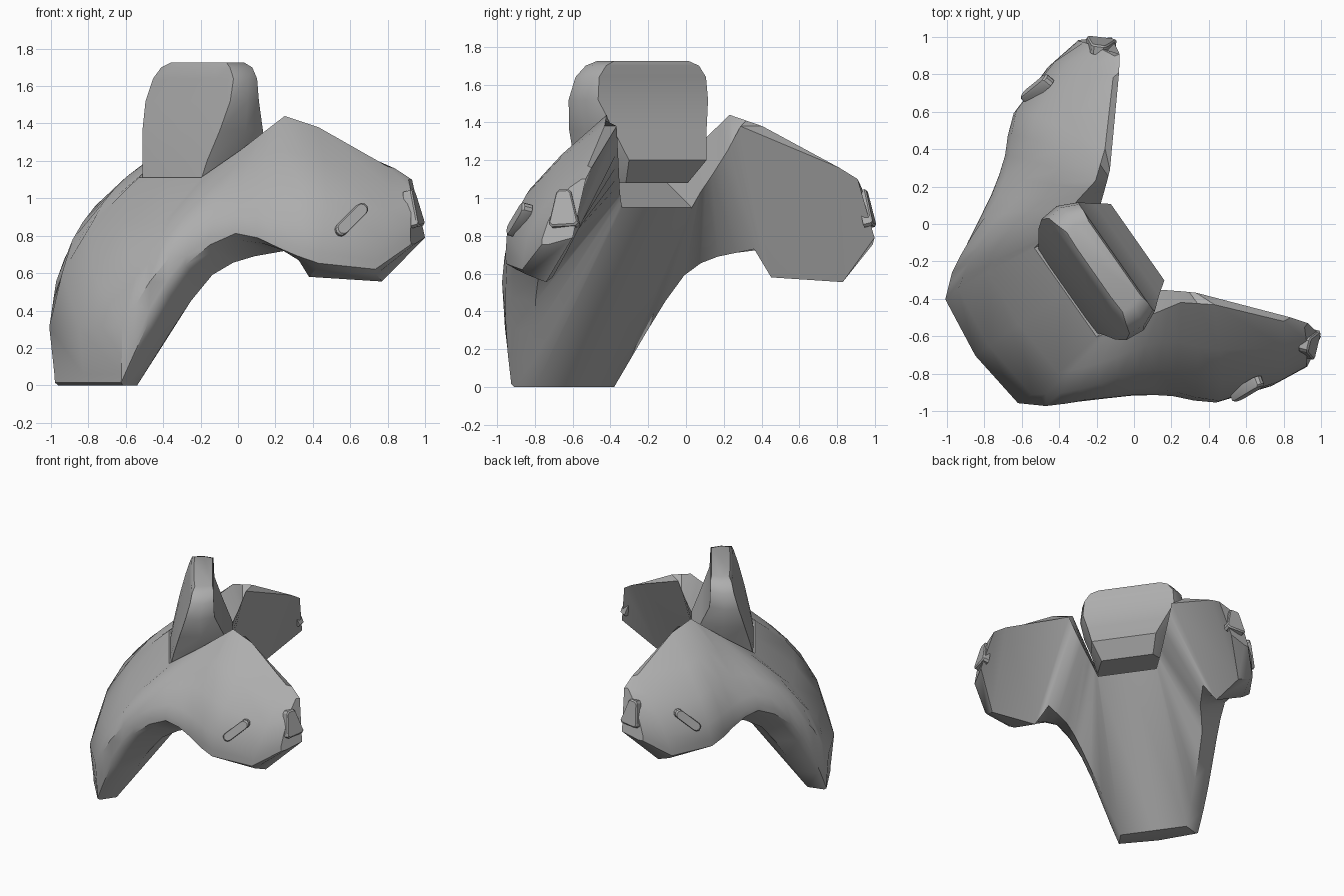
import bpy, bmesh, math
from mathutils import Vector

if "Cube" in bpy.data.objects:
    bpy.data.objects.remove(bpy.data.objects["Cube"])

# Local frame: u runs inward along the symmetry plane, w sideways from it
A = math.radians(35)
C, S = math.cos(A), math.sin(A)

grey = bpy.data.materials.new("grey")
grey.diffuse_color = (.42, .42, .42, 1)
grey.use_nodes = True
grey.node_tree.nodes["Principled BSDF"].inputs["Base Color"].default_value = grey.diffuse_color


def world(u, w, z):
    v = w + 0.09
    return Vector((C * u + S * v, S * u - C * v, z))


def mirror(p):
    d = 2 * (0.09 - S * p.x + C * p.y)
    return Vector((p.x + S * d, p.y - C * d, p.z))


def loft(name, rings, angle=40):
    bm = bmesh.new()
    rows = [[bm.verts.new(p) for p in r] for r in rings]
    n = len(rows[0])
    for a, b in zip(rows, rows[1:]):
        for i in range(n):
            j = (i + 1) % n
            bm.faces.new((a[i], a[j], b[j], b[i]))
    bm.faces.new(rows[0])
    bm.faces.new(rows[-1])
    bmesh.ops.recalc_face_normals(bm, faces=bm.faces)
    me = bpy.data.meshes.new(name)
    bm.to_mesh(me)
    bm.free()
    me.materials.append(grey)
    ob = bpy.data.objects.new(name, me)
    bpy.context.collection.objects.link(ob)
    bpy.ops.object.select_all(action='DESELECT')
    ob.select_set(True)
    bpy.context.view_layer.objects.active = ob
    bpy.ops.object.shade_smooth_by_angle(angle=math.radians(angle))


# Body sections from leg edge to arm tip:
# outer top, outer middle, outer bottom, inner bottom, inner top
sections = [[Vector(p) for p in s] for s in (
    ((-.51, .29, 1.11), (-.97, .345, .6), (-1.05, .31, 0), (-.9, .256, 0), (-.14, .226, .95)),
    ((-.28, .34, 1.26), (-.64, .505, .96), (-.8, .53, .63), (-.56, .47, .59), (-.11, .26, 1.03)),
    ((-.16, .37, 1.35), (-.43, .565, 1.06), (-.56, .67, .81), (-.32, .52, .69), (-.06, .3, 1.12)),
    ((-.036, .397, 1.44), (-.265, .69, 1.07), (-.376, .805, .72), (-.1, .6, .73), (.006, .354, 1.25)),
    ((.105, .51, 1.38), (-.1, .87, 1.02), (-.207, .96, .64), (-.094, .706, .58), (.06, .4, 1.38)),
    ((.357, .795, 1.17), (.215, 1.0, .93), (.09, 1.05, .61), (.206, .958, .555), (.4, .8, 1.16)),
    ((.43, .885, 1.1), (.37, .995, .98), (.306, 1.077, .74), (.475, .975, .79), (.458, .878, 1.1)))]
# Arch section between leg edge and shoulder, bowed outwards; centre section from the leg edge
bow = (0, -.04, -.035, -.02, 0)
sections.insert(1, [(p + q) / 2 + Vector((b, 0, 0)) for p, q, b in zip(sections[0], sections[1], bow)])
crown = (0, -.04, -.03, 0, 0)
sections.insert(0, [Vector((p.x + c, 0, p.z)) for p, c in zip(sections[0], crown)])

# Extra sections on a spline along the arch; top edges stay straight
dense = []
for i, s in enumerate(sections):
    dense.append(s)
    if 1 <= i <= 5:
        nxt = sections[i + 1]
        half = [(p + q) / 2 for p, q in zip(s, nxt)]
        if i > 1:
            for k in (1, 2, 3) if i < 4 else (1, 2):
                half[k] = (9 * (s[k] + nxt[k]) - sections[i - 1][k] - sections[i + 2][k]) / 16
        dense.append(half)


def ring(s):
    top, mid, low, inner_low, inner_top = s
    r = .1 if low.z < .2 else .18
    pts = [top]
    for t in (.25, .5, .75):  # curve the outer side through its middle point
        pts.append(top * (1 - t) * (1 - 2 * t) + mid * 4 * t * (1 - t) + low * t * (2 * t - 1))
    a = low.lerp(mid, r)      # round off the lower outer edge
    b = low.lerp(inner_low, r * 1.6)
    pts += [a, (a + b + 2 * low) / 4, b]
    return [world(*p) for p in pts + [inner_low, inner_top]]


right = [ring(s) for s in dense]
left = [[mirror(p) for p in r] for r in right[:0:-1]]
loft("body_shell", left + right)

# Upright back fin: z, outer u, outer half width, inner u, inner half width
fin = ((1.08, -.5, .27, -.14, .2), (1.2, -.475, .3, -.04, .25),
       (1.36, -.435, .36, -.11, .3), (1.52, -.39, .395, -.175, .355),
       (1.64, -.355, .375, -.18, .345), (1.7, -.34, .32, -.18, .3), (1.725, -.32, .26, -.19, .24))
rings = []
for z, uo, wo, ui, wi in fin:
    side = [(uo - .005, wo * .6), (uo, wo), ((uo + ui) / 2, max(wo, wi) + .01), (ui, wi)]
    rings.append([world(u, w, z) for u, w in side] + [world(u, -w, z) for u, w in side[::-1]])
loft("back_fin", rings)


# Raised pads: flat outline extruded along a surface normal, one per arm
def pad(name, centre, along, normal, outline, thick):
    a = Vector(along).normalized()
    n = Vector(normal)
    n = (n - a * n.dot(a)).normalized()
    b = n.cross(a)
    o = Vector(centre)
    rings = [[o + a * x * k + b * y * k + n * h for x, y in outline]
             for h, k in ((-.03, 1), (thick * .6, 1), (thick, .9))]
    loft(name + "_right", rings, 30)
    loft(name + "_left", [[mirror(p) for p in r] for r in rings], 30)


capsule = []
for k in range(12):
    t = math.radians(-90 + 36 * (k % 6)) + (math.pi if k > 5 else 0)
    capsule.append(((.085 if k < 6 else -.085) + .033 * math.cos(t), .033 * math.sin(t)))
pad("slot_pad", (.605, -.885, .885), (.15, .09, .15), (.4, -.85, .3), capsule, .025)

edge = [(.1, .025), (.085, .04), (-.085, .08), (-.1, .065)]
tip = edge + [(x, -y) for x, y in edge[::-1]]
pad("tip_pad", (.94, -.645, .945), (-.25, 0, 1), (1, -.25, .25), tip, .022)
